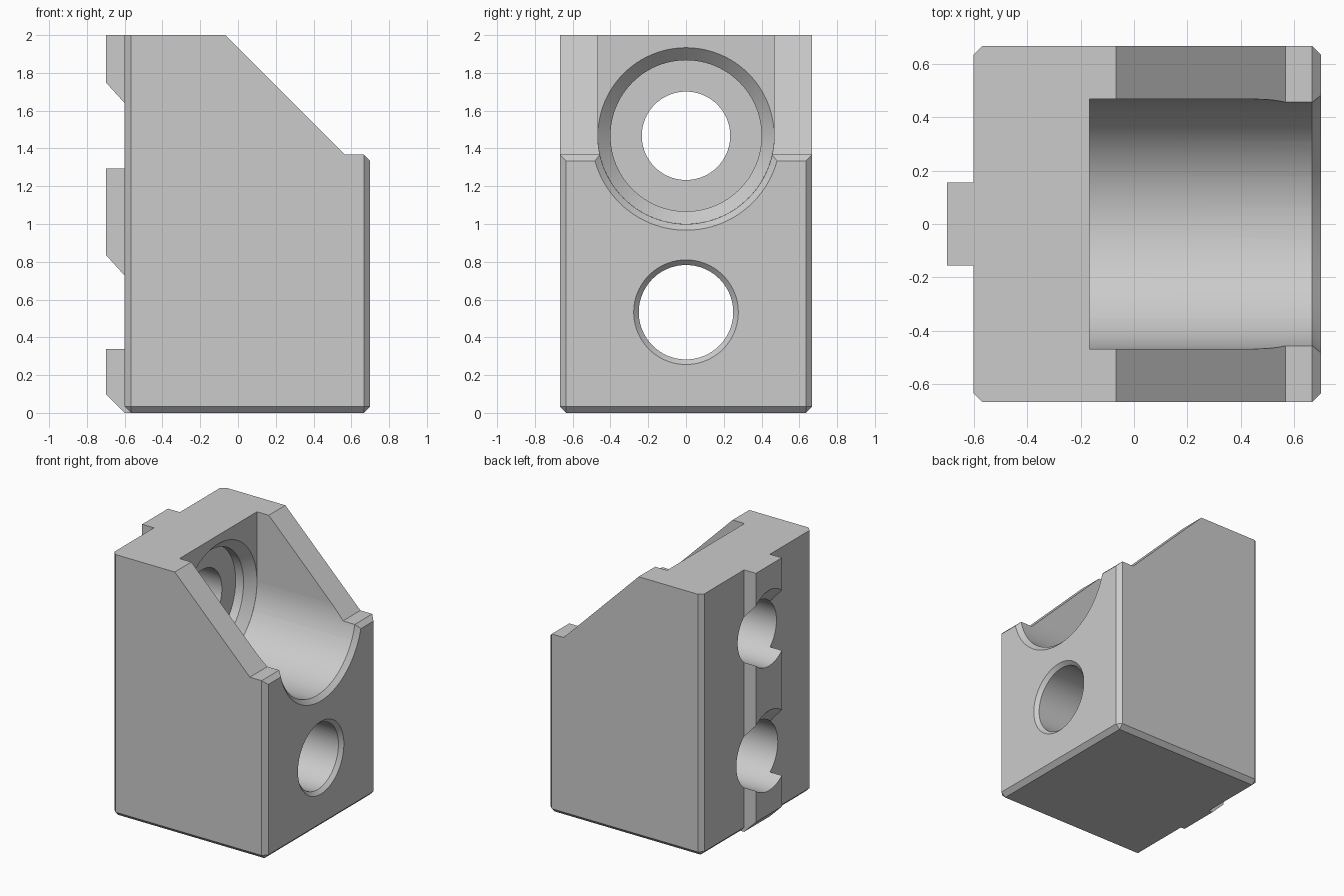
import bpy, bmesh, math

if "Cube" in bpy.data.objects:
    bpy.data.objects.remove(bpy.data.objects["Cube"], do_unlink=True)

grey = bpy.data.materials.new("light_grey")
grey.use_nodes = True
colour = (0.6, 0.6, 0.6, 1)
grey.diffuse_color = colour
grey.node_tree.nodes["Principled BSDF"].inputs["Base Color"].default_value = colour

SEGS = 96
HALF = 0.667                      # half width of the block
BACK, FRONT = -0.6, 0.7
BORE_Z, HOLE_Z = 1.467, 0.533     # heights of the two bores
BORE_R = 0.467


def make_object(name, bm):
    bmesh.ops.recalc_face_normals(bm, faces=bm.faces)
    mesh = bpy.data.meshes.new(name)
    bm.to_mesh(mesh)
    bm.free()
    mesh.materials.append(grey)
    obj = bpy.data.objects.new(name, mesh)
    bpy.context.collection.objects.link(obj)
    return obj


def loft(sections):
    """Closed solid through matching lists of points."""
    bm = bmesh.new()
    loops = [[bm.verts.new(p) for p in s] for s in sections]
    for a, b in zip(loops, loops[1:]):
        for i in range(len(a)):
            j = (i + 1) % len(a)
            bm.faces.new((a[i], a[j], b[j], b[i]))
    bm.faces.new(loops[0])
    bm.faces.new(loops[-1])
    return bm


def prism(profile, half):
    """Side profile in x and z, extended across y."""
    return loft([[(x, y, z) for x, z in profile] for y in (-half, half)])


def ring(x, r, z):
    angles = [math.tau * i / SEGS for i in range(SEGS)]
    return [(x, r * math.cos(a), z + r * math.sin(a)) for a in angles]


def turned(name, rings):
    return make_object(name, loft([ring(*r) for r in rings]))


def boolean(target, tool, operation):
    mod = target.modifiers.new(tool.name, 'BOOLEAN')
    mod.object, mod.operation, mod.solver = tool, operation, 'EXACT'
    bpy.context.view_layer.objects.active = target
    bpy.ops.object.modifier_apply(modifier=mod.name)
    bpy.data.objects.remove(tool, do_unlink=True)


# Block with sloping top, chamfered on corners, base and front lip
bm = prism([(BACK, 0), (FRONT, 0), (FRONT, 1.367), (0.567, 1.367),
            (-0.067, 2), (BACK, 2)], HALF)


def is_chamfered(edge):
    a, b = (v.co for v in edge.verts)
    upright = abs(a.z - b.z) > 1 and abs(a.x - b.x) < 0.001
    base = max(a.z, b.z) < 0.001
    lip = min(a.x, b.x) > FRONT - 0.001
    return upright or base or lip


bmesh.ops.bevel(bm, geom=[e for e in bm.edges if is_chamfered(e)],
                offset=0.033, segments=1, affect='EDGES')
block = make_object("mounting_block", bm)

# Locating key along the back
key = make_object("locating_key", prism(
    [(-0.7, 0.1), (BACK, 0), (-0.5, 0.0), (-0.5, 2), (-0.7, 2)], 0.156))
boolean(block, key, 'UNION')

# Open-topped channel with a round floor
half_turn = [math.pi + math.pi * i / (SEGS // 2) for i in range(SEGS // 2 + 1)]
outline = [(BORE_R * math.cos(a), BORE_Z + BORE_R * math.sin(a)) for a in half_turn]
outline += [(BORE_R, 2.2), (-BORE_R, 2.2)]
channel = make_object("channel_cutter", loft(
    [[(x, y, z) for y, z in outline] for x in (-0.167, 0.9)]))
boolean(block, channel, 'DIFFERENCE')

# Bores, tapered seat and mouth chamfers
cutters = [
    turned("seat_cutter", [(-0.1, 0.4, BORE_Z), (-0.167, 0.4665, BORE_Z),
                           (-0.233, 0.4, BORE_Z), (-0.3, 0.4, BORE_Z)]),
    turned("mouth_cutter", [(0.6, 0.4, BORE_Z), (0.8, 0.6, BORE_Z)]),
    turned("upper_hole_cutter", [(-0.9, 0.234, BORE_Z), (-0.2, 0.234, BORE_Z)]),
    turned("lower_hole_cutter", [(-0.9, 0.25, HOLE_Z), (0.673, 0.25, HOLE_Z),
                                 (0.723, 0.3, HOLE_Z)]),
]
# Sloped relief in the key above each hole
for r, z in ((0.233, BORE_Z), (0.249, HOLE_Z)):
    cutters.append(turned("relief_cutter", [(BACK, r, z), (-0.8, r, z + 0.22)]))
for cutter in cutters:
    boolean(block, cutter, 'DIFFERENCE')

# Smooth the round surfaces, keep planar faces flat
bpy.ops.object.select_all(action='DESELECT')
block.select_set(True)
bpy.context.view_layer.objects.active = block
bpy.ops.object.shade_smooth_by_angle(angle=math.radians(25))
for face in block.data.polygons:
    if max(abs(c) for c in face.normal) > 0.9999:
        face.use_smooth = False
